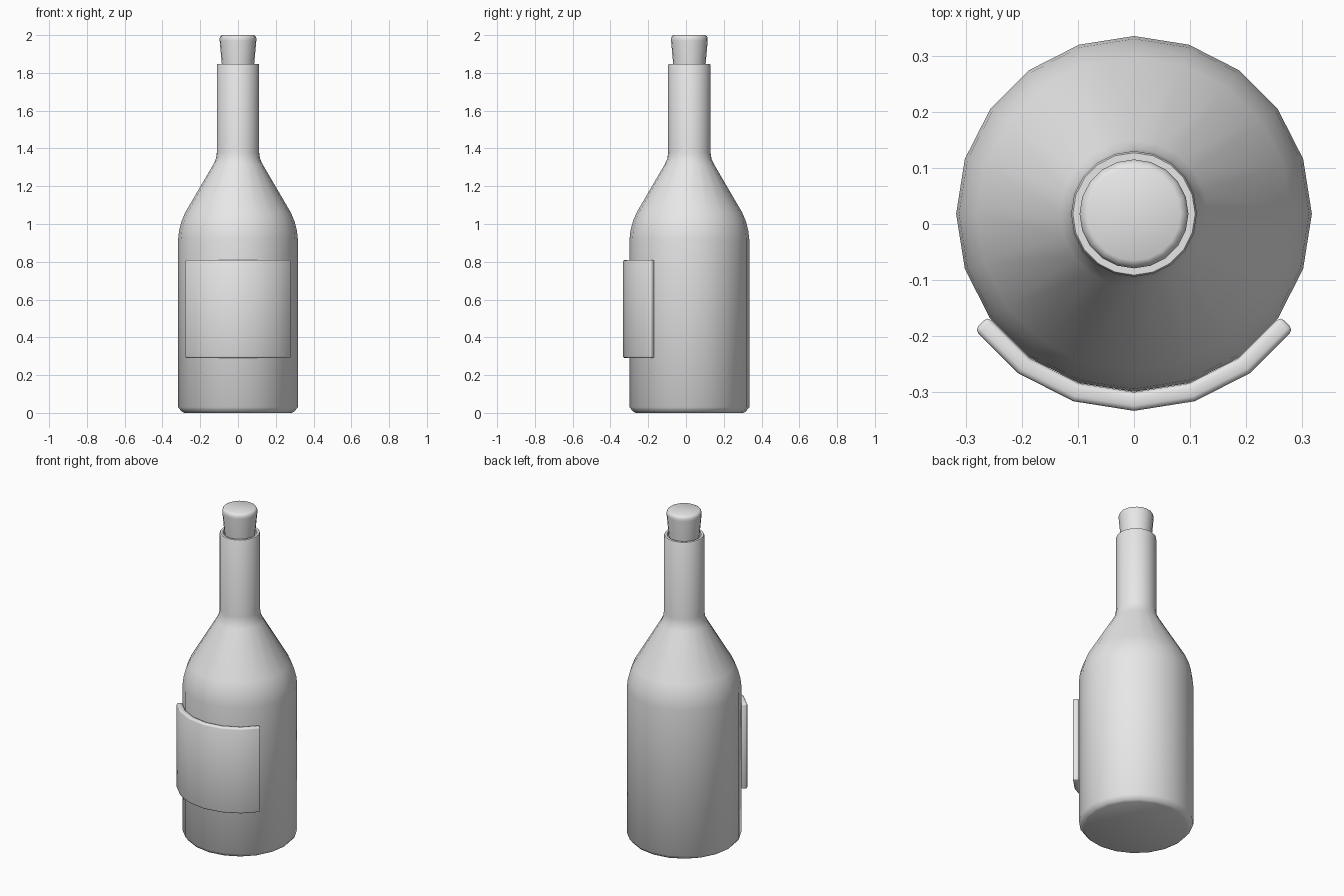
import bpy, bmesh, math

if "Cube" in bpy.data.objects:
    bpy.data.objects.remove(bpy.data.objects["Cube"], do_unlink=True)

SIDES = 20
STEP = math.tau / SIDES
CENTRE_Y = 0.018

grey = bpy.data.materials.new("plain grey")
grey.use_nodes = True
colour = (0.8, 0.8, 0.8, 1)
grey.diffuse_color = colour
grey.node_tree.nodes["Principled BSDF"].inputs["Base Color"].default_value = colour


def add_object(name, bm):
    bmesh.ops.recalc_face_normals(bm, faces=bm.faces)
    mesh = bpy.data.meshes.new(name)
    bm.to_mesh(mesh)
    bm.free()
    obj = bpy.data.objects.new(name, mesh)
    obj.location.y = CENTRE_Y
    obj.data.materials.append(grey)
    bpy.context.collection.objects.link(obj)
    return obj


def smooth(obj, degrees):
    bpy.ops.object.select_all(action="DESELECT")
    obj.select_set(True)
    bpy.context.view_layer.objects.active = obj
    bpy.ops.object.shade_smooth_by_angle(angle=math.radians(degrees))


def lathe(name, profile):
    """Turn (radius, height) points around z and cap both ends."""
    bm = bmesh.new()
    rings = [[bm.verts.new((r * math.cos(i * STEP), r * math.sin(i * STEP), z))
              for i in range(SIDES)] for r, z in profile]
    for low, high in zip(rings, rings[1:]):
        for i in range(SIDES):
            j = (i + 1) % SIDES
            bm.faces.new((low[i], low[j], high[j], high[i]))
    bm.faces.new(rings[0])
    bm.faces.new(rings[-1])
    obj = add_object(name, bm)
    smooth(obj, 50)
    return obj


# Bottle: chamfered base, straight body, sloped shoulder, neck with a bore
lathe("bottle", [
    (0.285, 0), (0.298, 0.007), (0.317, 0.03), (0.317, 0.92),
    (0.312, 0.965), (0.299, 1.015), (0.28, 1.06),
    (0.131, 1.315), (0.117, 1.345), (0.112, 1.38),
    (0.112, 1.842), (0.109, 1.848), (0.095, 1.848), (0.093, 1.84), (0.093, 1.78)])

# Cork: tapered plug with a rounded top
lathe("cork", [
    (0.08, 1.77), (0.086, 1.85), (0.097, 1.97),
    (0.097, 1.984), (0.092, 1.995), (0.083, 2.0)])

# Label: thick curved plate wrapped round the front
bm = bmesh.new()
columns = []
for i in range(-3, 4):
    x, y = 0.351 * math.sin(i * STEP), -0.351 * math.cos(i * STEP)
    columns.append([bm.verts.new((x, y, z)) for z in (0.29, 0.81)])
for a, b in zip(columns, columns[1:]):
    bm.faces.new((a[0], b[0], b[1], a[1]))
label = add_object("label", bm)
# Faces point outwards so that the thickness grows towards the bottle
if label.data.polygons[2].normal.y > 0:
    label.data.flip_normals()
solid = label.modifiers.new("thickness", "SOLIDIFY")
solid.thickness = 0.033
solid.offset = -1
solid.use_even_offset = True
bevel = label.modifiers.new("soft edges", "BEVEL")
bevel.width = 0.009
bevel.segments = 2
bevel.limit_method = "ANGLE"
bevel.angle_limit = math.radians(60)
smooth(label, 50)
